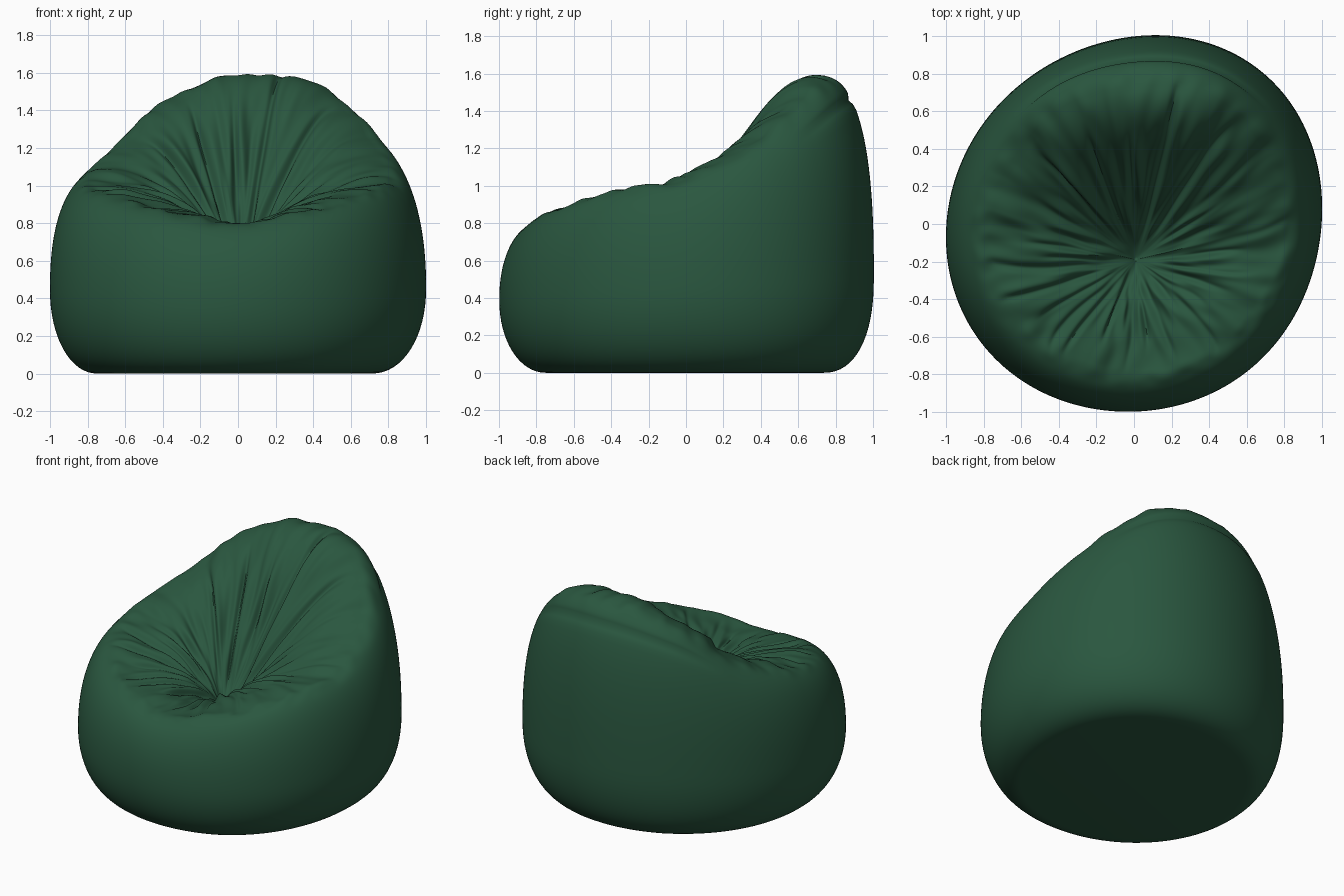
import bpy, bmesh, math, random
from mathutils import Vector, noise

random.seed(7)
cube = bpy.data.objects.get("Cube")
if cube:
    bpy.data.objects.remove(cube)

TAU = math.tau
SEGMENTS, LOWER, UPPER, SEAT = 480, 16, 26, 64
CENTRE = Vector((0.01, -0.19, 0.59))
# Rim heights and radii every 30 degrees, from the back round by the model's left
RIM_Z = [1.585, 1.545, 1.27, 1.05, 0.97, 0.875, 0.80, 0.87, 0.96, 1.03, 1.20, 1.47]
RIM_R = [0.70, 0.77, 0.80, 0.79, 0.78, 0.78, 0.78, 0.78, 0.78, 0.77, 0.70, 0.70]


def around(table, a):
    """Smooth periodic curve through a table of values."""
    f = (a % TAU) / TAU * len(table)
    i, u = int(f), f % 1
    p0, p1, p2, p3 = (table[(i + k) % len(table)] for k in (-1, 0, 1, 2))
    return 0.5 * (2 * p1 + (p2 - p0) * u + (2 * p0 - 5 * p1 + 4 * p2 - p3) * u * u
                  + (3 * p1 - p0 - 3 * p2 + p3) * u ** 3)


def belly_radius(a):
    """Slightly skewed round plan, fullest at the back left."""
    return (1.003 + 0.035 * math.sin(2 * a) - 0.005 * math.cos(4 * a)
            + 0.01 * (math.sin(a) + math.sin(3 * a)))


def polar(a, r, z):
    return Vector((r * math.sin(a), r * math.cos(a), z))


def section(a):
    """Half outline at angle a: floor edge, belly, rim, then down to the seat centre."""
    back = max(0, math.cos(a))
    top, rim_r, wide = around(RIM_Z, a), around(RIM_R, a), belly_radius(a)
    belly = 0.45 + 0.06 * math.cos(a)
    low = 2 / (2.05 + 0.25 * back)
    high = 2 / (2.1 + 0.25 * back + 0.3 * max(0, math.cos(a + math.radians(45))))
    floor_r = wide * (0.75 - 0.04 * max(0, math.cos(a - math.radians(65))))
    pts = []
    for i in range(LOWER):
        q = math.pi / 2 * i / LOWER
        pts.append(polar(a, floor_r + (wide - floor_r) * math.sin(q) ** low,
                         belly * (1 - math.cos(q) ** low)))
    for i in range(UPPER):
        q = math.pi / 2 * i / UPPER
        pts.append(polar(a, rim_r + (wide - rim_r) * math.cos(q) ** high,
                         belly + (top - belly) * math.sin(q) ** high))
    rim = polar(a, rim_r, top)
    for i in range(SEAT):
        t = 1 - i / SEAT
        p = CENTRE.lerp(rim, t)
        rise = math.sin(math.pi / 2 * t ** (0.78 + 0.2 * math.cos(a) + 0.45 * back))
        p.z = CENTRE.z + (top - CENTRE.z) * rise
        pts.append(p)
    return pts


# Gathered creases: angle, start, end, depth, width, bend
creases = [(math.radians(d), s, e, 0.035, 0.018, b) for d, s, e, b in
           ((-27, 0.15, 0.85, 0.1), (-3, 0.35, 0.75, 0.0), (19, 0.12, 1.05, -0.1),
            (43, 0.15, 0.95, 0.1), (-52, 0.15, 0.9, -0.1))]
for k in range(25):
    angle = math.radians(62 + 236 * k / 24) + random.uniform(-0.07, 0.07)
    creases.append((angle, random.uniform(0.08, 0.35), random.uniform(0.6, 1.12),
                    random.uniform(0.01, 0.026), random.uniform(0.012, 0.024),
                    random.uniform(-0.5, 0.5)))


def fade(x, lo, hi):
    x = min(1, max(0, (x - lo) / (hi - lo)))
    return x * x * (3 - 2 * x)


def wrinkle(a, t):
    """Offset along the normal; t is 0 at the seat centre, 1 on the rim, more outside."""
    total = 0
    for angle, start, end, depth, width, bend in creases:
        along = fade(t, start - 0.08, start + 0.15) * (1 - fade(t, end - 0.25, end + 0.05))
        if along <= 0:
            continue
        turn = a - angle - bend * (t - 0.5) ** 2
        d = ((turn + math.pi) % TAU - math.pi) * max(t, 0.1) * 0.75
        if abs(d) < 0.2:
            groove = math.exp(-(d / width) ** 2)
            fold = math.exp(-((d - 2.2 * width) / (1.8 * width)) ** 2)
            total += depth * along * (0.55 * fold - groove)
    # Soft folds in the cloth, strongest between centre and rim
    soft = fade(t, 0.05, 0.4) * (1 - fade(t, 1.0, 1.3))
    s, c = math.sin(a), math.cos(a)
    total += 0.025 * soft * noise.noise(Vector((s * 4, c * 4, t * 2)))
    total += 0.016 * soft * noise.noise(Vector((s * 9, c * 9, t * 4 + 5)))
    # Sewn seam behind the top of the backrest
    total -= 0.018 * math.exp(-((t - 1.35) / 0.03) ** 2) * fade(c, 0.6, 0.85)
    return total


# Bean bag surface
bm = bmesh.new()
angles = [TAU * k / SEGMENTS for k in range(SEGMENTS)]
columns = [[bm.verts.new(p) for p in section(a)] for a in angles]
floor = bm.verts.new((0, 0, 0))
pit = bm.verts.new(CENTRE)
for k, col in enumerate(columns):
    nxt = columns[(k + 1) % SEGMENTS]
    for i in range(len(col) - 1):
        bm.faces.new((col[i], col[i + 1], nxt[i + 1], nxt[i]))
    bm.faces.new((floor, col[0], nxt[0]))
    bm.faces.new((col[-1], pit, nxt[-1]))
bmesh.ops.recalc_face_normals(bm, faces=bm.faces)
bm.normal_update()

# Wrinkles
moves = []
for a, col in zip(angles, columns):
    for i in range(LOWER + 4, len(col)):
        ring = i - LOWER - UPPER
        t = 1 - ring / SEAT if ring >= 0 else 1 - ring / UPPER
        moves.append((col[i], col[i].normal * wrinkle(a, t)))
for vert, offset in moves:
    vert.co += offset

mesh = bpy.data.meshes.new("bean_bag")
bm.to_mesh(mesh)
bm.free()
bag = bpy.data.objects.new("bean_bag", mesh)
bpy.context.collection.objects.link(bag)

# Green cloth
cloth = bpy.data.materials.new("green_cloth")
cloth.use_nodes = True
colour = (0.023, 0.095, 0.05, 1)
cloth.diffuse_color = colour
cloth.node_tree.nodes["Principled BSDF"].inputs["Base Color"].default_value = colour
mesh.materials.append(cloth)

bpy.context.view_layer.objects.active = bag
bag.select_set(True)
bpy.ops.object.shade_smooth_by_angle(angle=math.radians(60))
